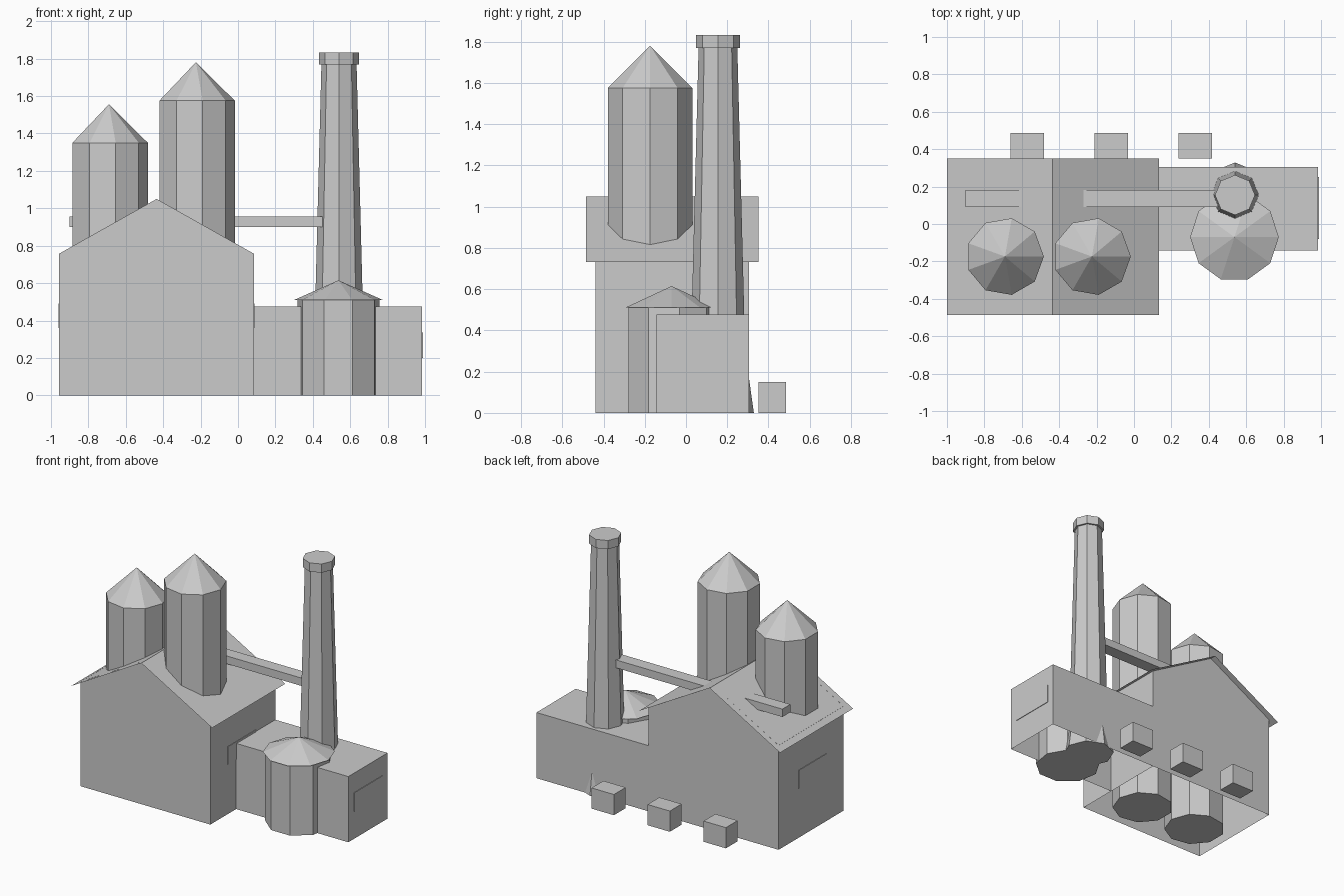
import bpy, bmesh, math

if "Cube" in bpy.data.objects:
    bpy.data.objects.remove(bpy.data.objects["Cube"])

gray = bpy.data.materials.new("plain_gray")
gray.diffuse_color = (0.6, 0.6, 0.6, 1)
gray.use_nodes = True
gray.node_tree.nodes["Principled BSDF"].inputs["Base Color"].default_value = gray.diffuse_color


def make(name, bm):
    bmesh.ops.recalc_face_normals(bm, faces=bm.faces[:])
    me = bpy.data.meshes.new(name)
    bm.to_mesh(me)
    bm.free()
    me.materials.append(gray)
    ob = bpy.data.objects.new(name, me)
    bpy.context.collection.objects.link(ob)
    return ob


def box(name, x, y, z, open_bottom=False):
    bm = bmesh.new()
    bmesh.ops.create_cube(bm, size=1)
    for v in bm.verts:
        v.co = [lo + (c + 0.5) * (hi - lo) for c, (lo, hi) in zip(v.co, (x, y, z))]
    bmesh.ops.recalc_face_normals(bm, faces=bm.faces[:])
    if open_bottom:
        down = [f for f in bm.faces if f.normal.z < -0.5]
        bmesh.ops.delete(bm, geom=down, context='FACES')
    return make(name, bm)


def turned(name, x, y, profile, sides, phase=0.0):
    """Faceted round part from (radius, height) pairs; radius 0 is a tip."""
    bm = bmesh.new()
    rings = []
    for r, z in profile:
        if r == 0:
            rings.append([bm.verts.new((x, y, z))] * sides)
            continue
        angles = [math.radians(phase) + math.tau * i / sides for i in range(sides)]
        rings.append([bm.verts.new((x + r * math.cos(a), y + r * math.sin(a), z)) for a in angles])
    for a, b in zip(rings, rings[1:]):
        for i in range(sides):
            j = (i + 1) % sides
            bm.faces.new((a[i], a[j], b[j], b[i]) if b[i] != b[j] else (a[i], a[j], b[i]))
    for ring in (rings[0], rings[-1]):
        if ring[0] != ring[1]:
            bm.faces.new(ring)
    return make(name, bm)


# Main hall: gabled walls, open below
X0, X1, Y0, Y1 = -0.957, 0.085, -0.438, 0.306
RIDGE, EAVE, PEAK = -0.435, 0.757, 1.05
bm = bmesh.new()
gable = [(X0, 0), (X1, 0), (X1, EAVE), (RIDGE, PEAK), (X0, EAVE)]
front, back = ([bm.verts.new((x, y, z)) for x, z in gable] for y in (Y0, Y1))
bm.faces.new(front)
bm.faces.new(back[::-1])
for i in (1, 4):
    j = (i + 1) % 5
    bm.faces.new((front[i], back[i], back[j], front[j]))
make("main_hall_walls", bm)

# Thin overhanging roof sheet
bm = bmesh.new()
rows = [[bm.verts.new((x, y, z)) for x, z in ((-1.0, 0.732), (RIDGE, PEAK), (0.133, 0.732))]
        for y in (-0.486, 0.351)]
for i in (0, 1):
    bm.faces.new((rows[0][i], rows[0][i + 1], rows[1][i + 1], rows[1][i]))
make("main_hall_roof", bm)

# Low side building
box("side_building", (X1, 0.985), (-0.143, 0.306), (0, 0.476), open_bottom=True)

# Window plates on the side walls
box("left_window", (X0 - 0.004, X0), (-0.24, 0.08), (0.36, 0.49))
box("right_window", (X1, X1 + 0.004), (-0.24, 0.08), (0.36, 0.49))
box("side_building_window", (0.985, 0.989), (-0.08, 0.25), (0.2, 0.335))

# Silos with pointed caps
for name, x, top, tip in (("short_silo", -0.69, 1.35, 1.556), ("tall_silo", -0.225, 1.575, 1.781)):
    turned(name, x, -0.174, [(0.208, 0), (0.208, top), (0, tip)], 9)

# Storage tank with wider shallow lid
turned("tank_body", 0.537, -0.07, [(0.222, 0), (0.222, 0.51)], 9, 90)
turned("tank_lid", 0.537, -0.07, [(0.237, 0.51), (0, 0.615)], 10)

# Chimney: flared foot, tapered shaft, collar
turned("chimney", 0.54, 0.155,
       [(0.174, 0), (0.132, 0.3), (0.094, 1.77), (0.107, 1.77), (0.107, 1.833)], 8)

# Duct running through the roof to the chimney
box("duct", (-0.9, 0.54), (0.09, 0.182), (0.9, 0.957))

# Row of small crates behind the hall
for i in range(3):
    x = -0.66 + 0.449 * i
    box(f"crate_{i + 1}", (x, x + 0.179), (0.351, 0.486), (0, 0.15))
